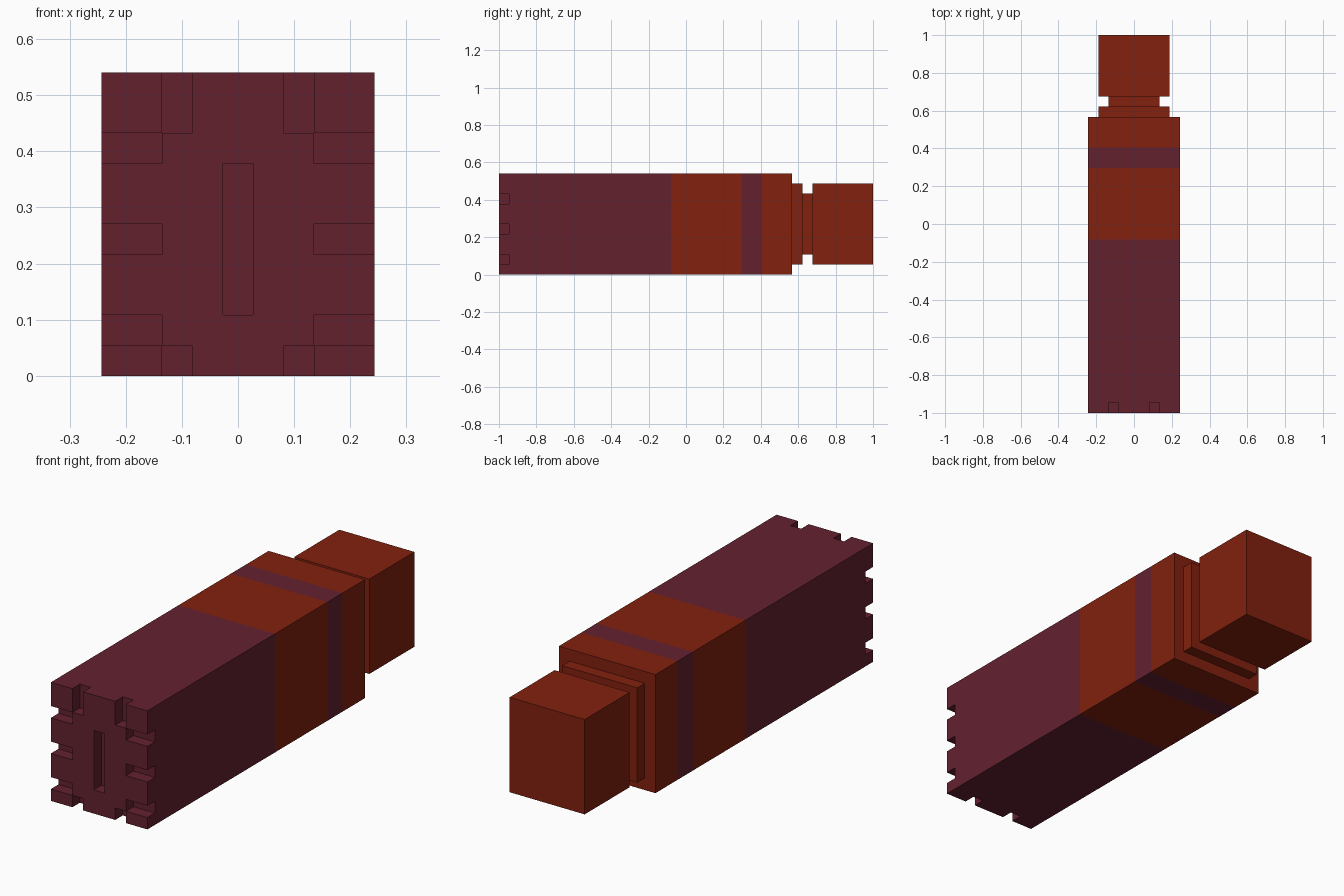
import bpy, bmesh
from mathutils import Vector

if "Cube" in bpy.data.objects:
    bpy.data.objects.remove(bpy.data.objects["Cube"])

U = 2 / 37  # block size of the model


def material(name, rgb):
    m = bpy.data.materials.new(name)
    m.diffuse_color = (*rgb, 1)
    m.use_nodes = True
    m.node_tree.nodes["Principled BSDF"].inputs["Base Color"].default_value = m.diffuse_color
    return m


PURPLE = material("dark maroon", (0.125, 0.0152, 0.028))
RED = material("rust red", (0.223, 0.0152, 0.0044))


def place(x, y, z):
    """Block coordinates (y counted from the front) to world units."""
    return Vector((x * U, y * U - 1, z * U))


def quad(bm, corners, normal, mat=0):
    """Add one quad facing along the given normal."""
    f = bm.faces.new([bm.verts.new(place(*c)) for c in corners])
    f.normal_update()
    if f.normal.dot(Vector(normal)) < 0:
        f.normal_flip()
    f.material_index = mat


def wall_x(bm, x, y0, y1, z0, z1, side, mat=0):
    quad(bm, [(x, y0, z0), (x, y1, z0), (x, y1, z1), (x, y0, z1)], (side, 0, 0), mat)


def wall_y(bm, y, x0, x1, z0, z1, side, mat=0):
    quad(bm, [(x0, y, z0), (x1, y, z0), (x1, y, z1), (x0, y, z1)], (0, side, 0), mat)


def wall_z(bm, z, x0, x1, y0, y1, side, mat=0):
    quad(bm, [(x0, y0, z), (x1, y0, z), (x1, y1, z), (x0, y1, z)], (0, 0, side), mat)


def finish(bm, name, mats):
    bmesh.ops.remove_doubles(bm, verts=bm.verts, dist=1e-5)
    me = bpy.data.meshes.new(name)
    bm.to_mesh(me)
    bm.free()
    for m in mats:
        me.materials.append(m)
    ob = bpy.data.objects.new(name, me)
    bpy.context.collection.objects.link(ob)
    return ob


def box(name, half_x, y0, y1, z0, z1, mat):
    bm = bmesh.new()
    for s in (-1, 1):
        wall_x(bm, s * half_x, y0, y1, z0, z1, s)
        wall_y(bm, (y0, y1)[s > 0], -half_x, half_x, z0, z1, s)
        wall_z(bm, (z0, z1)[s > 0], -half_x, half_x, y0, y1, s)
    return finish(bm, name, [mat])


# Front notches, mirrored in x: (x0, x1, z0, z1)
NOTCHES = [(2.5, 4.5, 1, 2), (2.5, 4.5, 4, 5), (2.5, 4.5, 7, 8),
           (1.5, 2.5, 0, 1), (1.5, 2.5, 8, 10), (0, 0.5, 2, 7)]


def solid(x, z):
    if abs(x) > 4.5 or not 0 < z < 10:
        return False
    return not any(a <= abs(x) <= b and c <= z <= d for a, b, c, d in NOTCHES)


# Main body: notched front end, then a banded square sleeve
bm = bmesh.new()
XS = [-4.5, -2.5, -1.5, -0.5, 0.5, 1.5, 2.5, 4.5]
ZS = [0, 1, 2, 4, 5, 7, 8, 10]
for x0, x1 in zip(XS, XS[1:]):
    for z0, z1 in zip(ZS, ZS[1:]):
        cx, cz = (x0 + x1) / 2, (z0 + z1) / 2
        full = solid(cx, cz)
        wall_y(bm, 0 if full else 1, x0, x1, z0, z1, -1)
        if full:
            for s, x, z in ((-1, x0, z0), (1, x1, z1)):
                if not solid(x + s * 0.1, cz):
                    wall_x(bm, x, 0, 1, z0, z1, s)
                if not solid(cx, z + s * 0.1):
                    wall_z(bm, z, x0, x1, 0, 1, s)

BANDS = [(1, 17, 0), (17, 24, 1), (24, 26, 0), (26, 29, 1)]
for y0, y1, mat in BANDS:
    for s in (-1, 1):
        wall_x(bm, s * 4.5, y0, y1, 0, 10, s, mat)
        wall_z(bm, 10 if s > 0 else 0, -4.5, 4.5, y0, y1, s, mat)
wall_y(bm, 29, -4.5, 4.5, 0, 10, 1, 1)
finish(bm, "body", [PURPLE, RED])

# Rear end: collar, narrow neck and end block
box("collar", 3.5, 29, 30, 1, 9, RED)
box("neck", 2.5, 30, 31, 2, 8, RED)
box("end_block", 3.5, 31, 37, 1, 9, RED)
